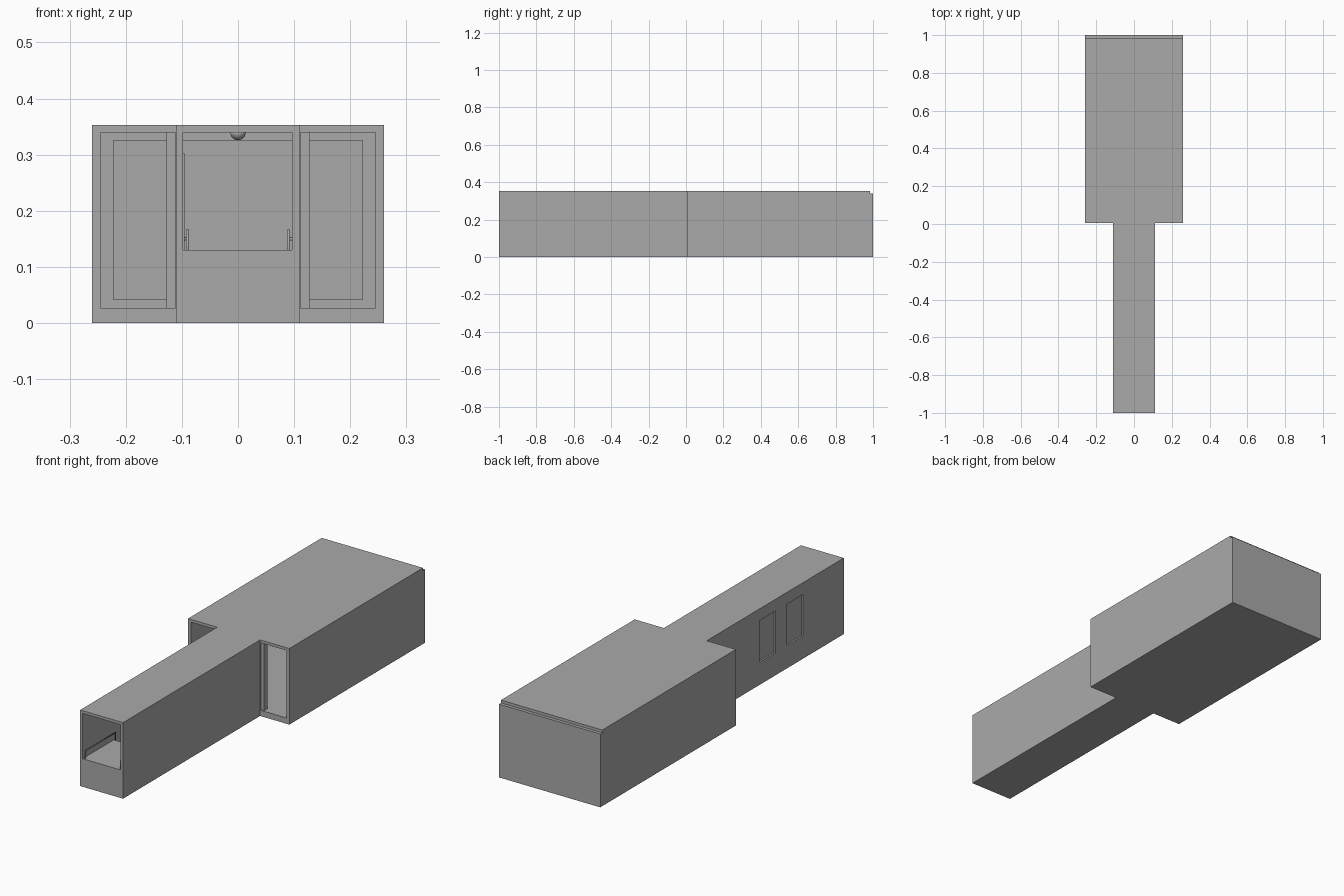
import bpy
import bmesh
import math
from mathutils import Matrix, Vector

cube = bpy.data.objects.get("Cube")
if cube:
    bpy.data.objects.remove(cube, do_unlink=True)

# Single plain material
grey = bpy.data.materials.new("plain grey")
grey.use_nodes = True
color = (0.4, 0.4, 0.4, 1)
grey.diffuse_color = color
for node in grey.node_tree.nodes:
    if node.type == 'BSDF_PRINCIPLED':
        node.inputs["Base Color"].default_value = color


def make(name, bm):
    bmesh.ops.recalc_face_normals(bm, faces=bm.faces)
    mesh = bpy.data.meshes.new(name)
    bm.to_mesh(mesh)
    bm.free()
    mesh.materials.append(grey)
    obj = bpy.data.objects.new(name, mesh)
    bpy.context.scene.collection.objects.link(obj)
    return obj


def box(name, xs, ys, zs):
    bm = bmesh.new()
    size = [b - a for a, b in (xs, ys, zs)]
    mid = [(a + b) / 2 for a, b in (xs, ys, zs)]
    bmesh.ops.create_cube(bm, size=1, matrix=Matrix.Translation(mid) @ Matrix.Diagonal((*size, 1)))
    return make(name, bm)


def tube(name, points, radius):
    curve = bpy.data.curves.new(name, 'CURVE')
    curve.dimensions = '3D'
    curve.bevel_depth = radius
    curve.bevel_resolution = 2
    curve.use_fill_caps = True
    spline = curve.splines.new('POLY')
    spline.points.add(len(points) - 1)
    for p, co in zip(spline.points, points):
        p.co = (*co, 1)
    curve.materials.append(grey)
    obj = bpy.data.objects.new(name, curve)
    bpy.context.scene.collection.objects.link(obj)


def carve(target, cutters):
    for c in cutters:
        mod = target.modifiers.new("cut", 'BOOLEAN')
        mod.operation = 'DIFFERENCE'
        mod.solver = 'EXACT'
        mod.object = c
        c.hide_render = True
    bpy.context.view_layer.update()
    graph = bpy.context.evaluated_depsgraph_get()
    result = bpy.data.meshes.new_from_object(target.evaluated_get(graph))
    target.modifiers.clear()
    target.data = result
    for c in cutters:
        bpy.data.objects.remove(c, do_unlink=True)


HALL, ROOM = 0.11, 0.26
JOIN, BACK = 0.005, 0.985
FLOOR, CEILING, TOP = 0.027, 0.34, 0.353
LANDING = 0.13
WINDOWS = ((-0.70, -0.585), (-0.50, -0.38))

# Outer shell: T-shaped plan extruded upward
bm = bmesh.new()
half = [(HALL, -1), (HALL, JOIN), (ROOM, JOIN), (ROOM, BACK)]
plan = half + [(-x, y) for x, y in reversed(half)]
base = bm.faces.new([bm.verts.new((x, y, 0)) for x, y in plan])
up = bmesh.ops.extrude_face_region(bm, geom=[base])
bmesh.ops.translate(bm, vec=Vector((0, 0, TOP)),
                    verts=[v for v in up["geom"] if isinstance(v, bmesh.types.BMVert)])
shell = make("corridor_and_room_shell", bm)

# Hollow interior, wing openings, rear recess and side window recesses
inside = (FLOOR, CEILING)
cutters = [
    box("room_cutter", (-0.245, 0.245), (0.02, 0.97), inside),
    box("landing_cutter", (-0.098, 0.096), (-1.1, -0.7), (LANDING, CEILING)),
    box("hall_cutter", (-0.098, 0.096), (-0.77, 0.03), inside),
    box("rear_cutter", (-0.222, 0.222), (0.96, 1.1), (0.042, 0.325)),
]
for a, b in ((-0.245, -0.111), (0.111, 0.245)):
    cutters.append(box("wing_cutter", (a, b), (-0.05, 0.03), inside))
for ys in WINDOWS:
    cutters.append(box("window_cutter", (-0.15, -0.102), ys, (0.105, 0.298)))
carve(shell, cutters)

# Back panel, slightly lower than the roof
box("back_panel", (-ROOM, ROOM), (BACK, 1), (0, CEILING))

# Window backs standing just proud of the inner wall
for i, ys in enumerate(WINDOWS):
    box(f"window_back_{i + 1}", (-0.102, -0.095), (ys[0] - 0.004, ys[1] + 0.004), (0.10, 0.303))

# Doorway jambs and handrails on both sides
for side, s in (("left", 1), ("right", -1)):
    box(side + "_door_jamb", sorted((s * 0.098, s * 0.127)), (0.01, 0.035), inside)
    x = s * 0.09
    tube(side + "_landing_handrail",
         [(x, -0.99, LANDING), (x, -0.99, 0.165), (x, -0.77, 0.165), (x, -0.77, LANDING - 0.05),
          (s * 0.099, -0.77, LANDING - 0.05)], 0.003)
    tube(side + "_grab_rail",
         [(s * 0.099, 0.02, 0.15), (x, 0.02, 0.15), (x, 0.07, 0.15), (x, 0.07, 0.04),
          (x, 0.02, 0.04), (s * 0.099, 0.02, 0.04)], 0.003)

# Dome lamps on the ceiling
for i, y in enumerate((-0.5, 0.5)):
    bm = bmesh.new()
    bmesh.ops.create_uvsphere(bm, u_segments=24, v_segments=12, radius=0.014,
                              matrix=Matrix.Translation((0, y, CEILING)))
    bmesh.ops.bisect_plane(bm, geom=bm.verts[:] + bm.edges[:] + bm.faces[:],
                           plane_co=(0, 0, CEILING), plane_no=(0, 0, 1), clear_outer=True)
    lamp = make(f"ceiling_lamp_{i + 1}", bm)
    for f in lamp.data.polygons:
        f.use_smooth = True
